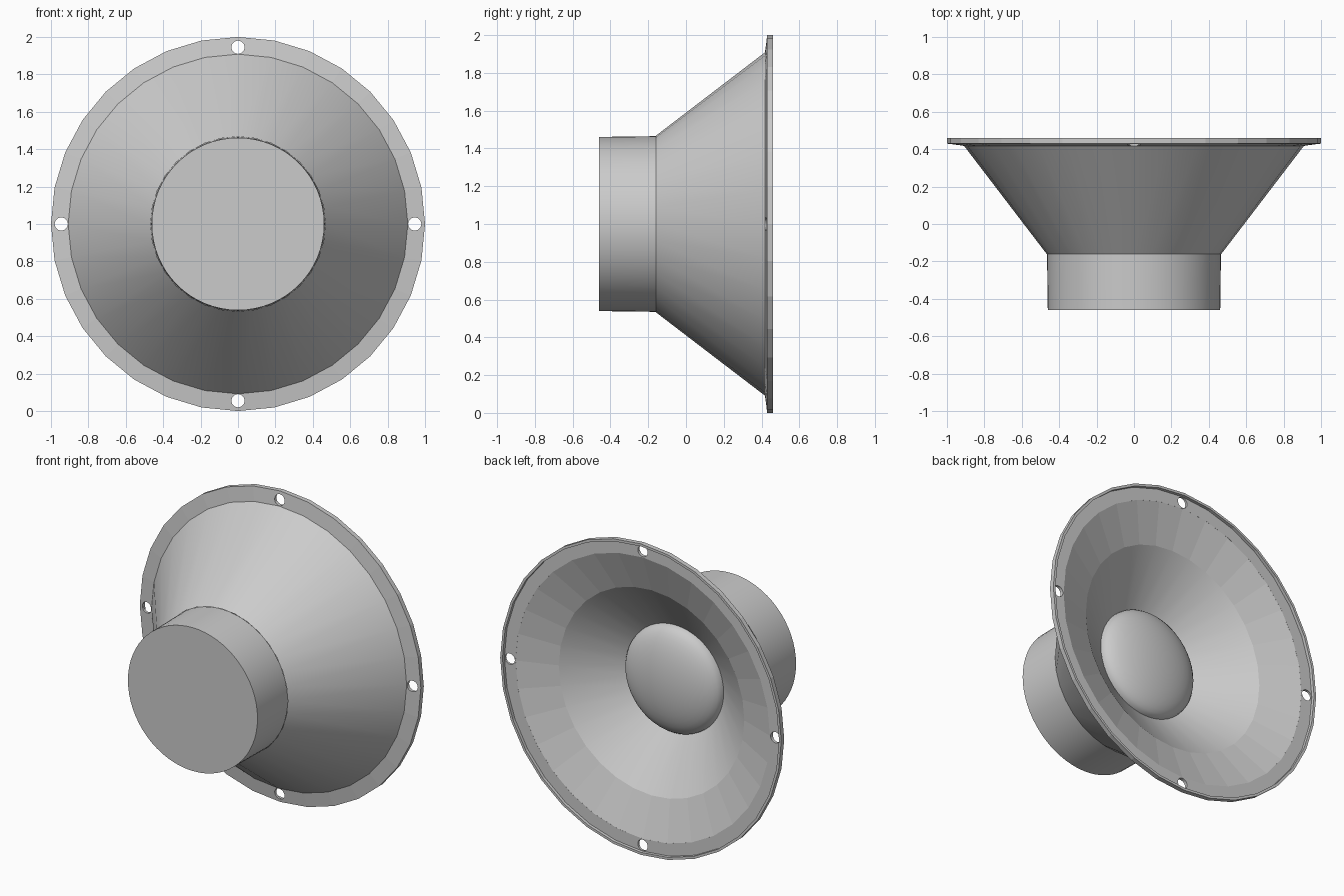
import bpy, bmesh, math

if "Cube" in bpy.data.objects:
    bpy.data.objects.remove(bpy.data.objects["Cube"])


def revolve(name, profile, sides=32, smooth=True, closed=False):
    """Spin (radius, y) points about the speaker axis at z = 1."""
    bm = bmesh.new()
    rings = []
    for r, y in profile:
        ring = []
        for k in range(sides):
            a = 2 * math.pi * k / sides
            ring.append(bm.verts.new((r * math.sin(a), y, 1 + r * math.cos(a))))
        rings.append(ring)
    pairs = list(zip(rings, rings[1:]))
    if closed:
        pairs.append((rings[-1], rings[0]))
    for a, b in pairs:
        for k in range(sides):
            n = (k + 1) % sides
            bm.faces.new((a[k], a[n], b[n], b[k]))
    bmesh.ops.remove_doubles(bm, verts=bm.verts[:], dist=1e-5)
    mesh = bpy.data.meshes.new(name)
    bm.to_mesh(mesh)
    bm.free()
    ob = bpy.data.objects.new(name, mesh)
    bpy.context.collection.objects.link(ob)
    if smooth:
        bpy.ops.object.select_all(action='DESELECT')
        ob.select_set(True)
        bpy.context.view_layer.objects.active = ob
        bpy.ops.object.shade_smooth_by_angle(angle=math.radians(30))
    return ob


# Magnet drum at the rear
revolve("magnet", [(0, -0.46), (0.461, -0.46), (0.465, -0.16), (0, -0.16)], 64)

# Outer basket cone
revolve("basket", [(0.467, -0.16), (0.908, 0.417)])

# Mounting flange with a thin raised lip
flange = revolve("mounting_flange",
                 [(0.905, 0.417), (1.0, 0.43), (1.0, 0.46),
                  (0.984, 0.46), (0.984, 0.44), (0.905, 0.44)],
                 smooth=False, closed=True)

# Four bolt holes through the flange
bm = bmesh.new()
for i in range(4):
    a = i * math.pi / 2
    cx, cz = 0.945 * math.sin(a), 1 + 0.945 * math.cos(a)
    ring = [bm.verts.new((cx + 0.035 * math.cos(t), 0.3, cz + 0.035 * math.sin(t)))
            for t in (2 * math.pi * k / 24 for k in range(24))]
    face = bm.faces.new(ring)
    ext = bmesh.ops.extrude_face_region(bm, geom=[face])
    top = [v for v in ext["geom"] if isinstance(v, bmesh.types.BMVert)]
    bmesh.ops.translate(bm, verts=top, vec=(0, 0.3, 0))
bmesh.ops.recalc_face_normals(bm, faces=bm.faces[:])
mesh = bpy.data.meshes.new("bolt_hole_cutter")
bm.to_mesh(mesh)
bm.free()
cutter = bpy.data.objects.new("bolt_hole_cutter", mesh)
bpy.context.collection.objects.link(cutter)
cutter.hide_render = True
mod = flange.modifiers.new("bolt_holes", 'BOOLEAN')
mod.operation = 'DIFFERENCE'
mod.solver = 'EXACT'
mod.object = cutter
bpy.context.view_layer.objects.active = flange
bpy.ops.object.modifier_apply(modifier=mod.name)
bpy.data.objects.remove(cutter)

# Faceted surround between flange and cone
revolve("surround", [(0.906, 0.44), (0.66, 0.35)], smooth=False)

# Speaker cone
revolve("speaker_cone", [(0.66, 0.35), (0.34, 0.105)])

# Domed dust cap
dome = [(0.345 * math.cos(t), 0.11 + 0.12 * math.sin(t))
        for t in (math.pi / 2 * i / 10 for i in range(11))]
dome[-1] = (0, 0.23)
revolve("dust_cap", dome, 48)
